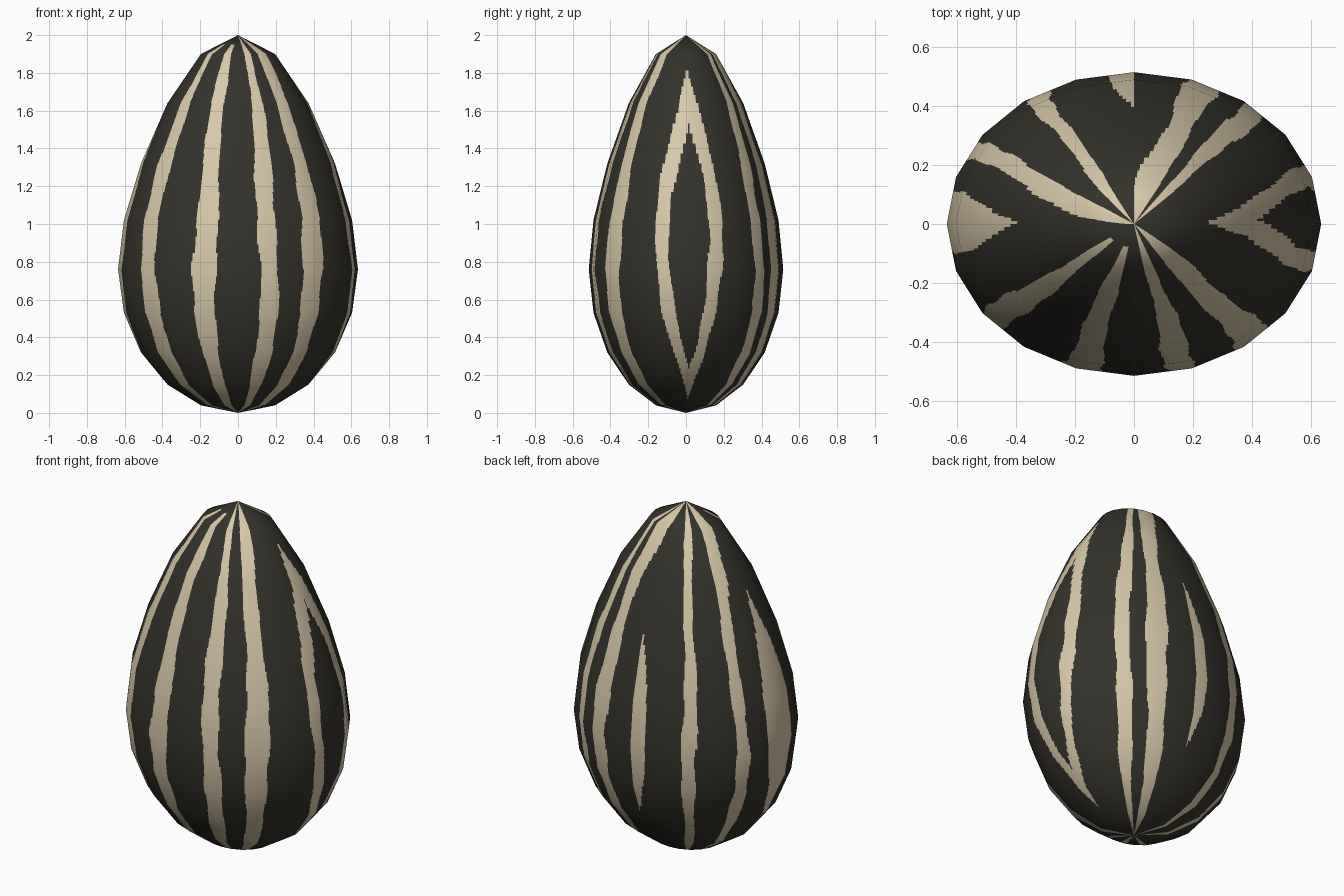
import bpy, math
from mathutils import Vector

if "Cube" in bpy.data.objects:
    bpy.data.objects.remove(bpy.data.objects["Cube"])

# Low-poly egg: rings evenly spaced like a sphere, with the lower half flattened
RINGS, SIDES = 10, 20
HEIGHTS = [2.0, 1.9, 1.64, 1.32, 1.02, .76, .53, .32, .15, .04, 0]
WIDTH, DEPTH = .635, .515
COL, ROW = 30, 6                 # fine cuts per facet, so stripes can be coloured by face

# Pole-to-pole stripes in degrees round the shell (0 front, 90 right): start, end, spread at the tip
LONG = [(-55, -44.5, 0), (-22, -11, 0), (10.5, 20, 1), (34, 46, 6),
        (135.5, 144, 1), (153, 164, 20), (-152, -145, 6), (-124, -116, 25)]


def lens(z, low, high, half):
    """Half width of a pointed stripe at height z."""
    s = abs(z - (low + high) / 2) / ((high - low) / 2)
    return half * (1 - s ** 2.6) if s < 1 else 0


def is_light(z, t):
    wave = .9 * math.sin(6 * z + t * .1) + .5 * math.sin(19 * z + t * .3)
    a = t + wave                              # slightly wavy edges
    tip = max(0, (z - 1.4) / .6) ** 2
    for start, end, spread in LONG:
        front = -60 < start < 0               # two front-left stripes stop short of the tip
        if start <= a < end + spread * tip and not (front and z > 1.95):
            return True
    # Right side: ring-shaped stripe with a dark core
    if lens(z, .24, 1.52, 12) <= abs(a - 92) < lens(z, .07, 1.83, 20.5):
        return True
    # Left side: wide pointed patch
    if abs(a + 90.5) < lens(z, .25, 1.58, 11.5):
        return True
    # Back: half lens cut off at the centre line
    return t + 180 < lens(z, .35, 1.37, 8)


def on_ring(i, j):
    a, t = math.pi * i / RINGS, math.radians(j * 360 / SIDES - 180)
    return Vector((WIDTH * math.sin(a) * math.sin(t), -DEPTH * math.sin(a) * math.cos(t), HEIGHTS[i]))


def ring_normal(i, j):
    if i in (0, RINGS):
        return Vector((0, 0, 1 if i == 0 else -1))
    t = math.radians(j * 360 / SIDES - 180)
    rise = HEIGHTS[i - 1] - HEIGHTS[i + 1]
    run = WIDTH * (math.sin(math.pi * (i + 1) / RINGS) - math.sin(math.pi * (i - 1) / RINGS))
    return Vector((math.sin(t) * rise, -math.cos(t) * rise * WIDTH / DEPTH, run)).normalized()


def blend(fn, row, col):
    """Interpolate across one flat facet."""
    i, j = min(row // ROW, RINGS - 1), col // COL
    u, v = row / ROW - i, col / COL - j
    top = fn(i, j).lerp(fn(i, j + 1), v)
    return top.lerp(fn(i + 1, j).lerp(fn(i + 1, j + 1), v), u)


# Shell grid, with one vertex at each pole
cols, rows = SIDES * COL, RINGS * ROW
verts, normals = [on_ring(0, 0)], [ring_normal(0, 0)]
for r in range(1, rows):
    for c in range(cols):
        verts.append(blend(on_ring, r, c))
        normals.append(blend(ring_normal, r, c).normalized())
verts.append(on_ring(RINGS, 0))
normals.append(ring_normal(RINGS, 0))


def vid(r, c):
    if r == 0:
        return 0
    return len(verts) - 1 if r == rows else 1 + (r - 1) * cols + c % cols


# Faces, coloured by the stripe rule
faces, mats = [], []
for r in range(rows):
    for c in range(cols):
        quad = [vid(r, c), vid(r + 1, c), vid(r + 1, c + 1), vid(r, c + 1)]
        faces.append(list(dict.fromkeys(quad)))
        z = (verts[quad[0]].z + verts[quad[1]].z) / 2
        mats.append(int(is_light(z, (c + .5) * 360 / cols - 180)))

mesh = bpy.data.meshes.new("seed_shell")
mesh.from_pydata(verts, [], faces)
for name, colour in (("dark_shell", (.034, .032, .024, 1)), ("cream_stripe", (.68, .58, .40, 1))):
    mat = bpy.data.materials.new(name)
    mat.diffuse_color = colour
    mat.use_nodes = True
    mat.node_tree.nodes["Principled BSDF"].inputs["Base Color"].default_value = mat.diffuse_color
    mesh.materials.append(mat)
mesh.polygons.foreach_set("material_index", mats)
mesh.polygons.foreach_set("use_smooth", [True] * len(faces))
mesh.update()
# Smooth shading across the coarse facets
mesh.normals_split_custom_set_from_vertices(normals)
shell = bpy.data.objects.new("seed_shell", mesh)
bpy.context.collection.objects.link(shell)
